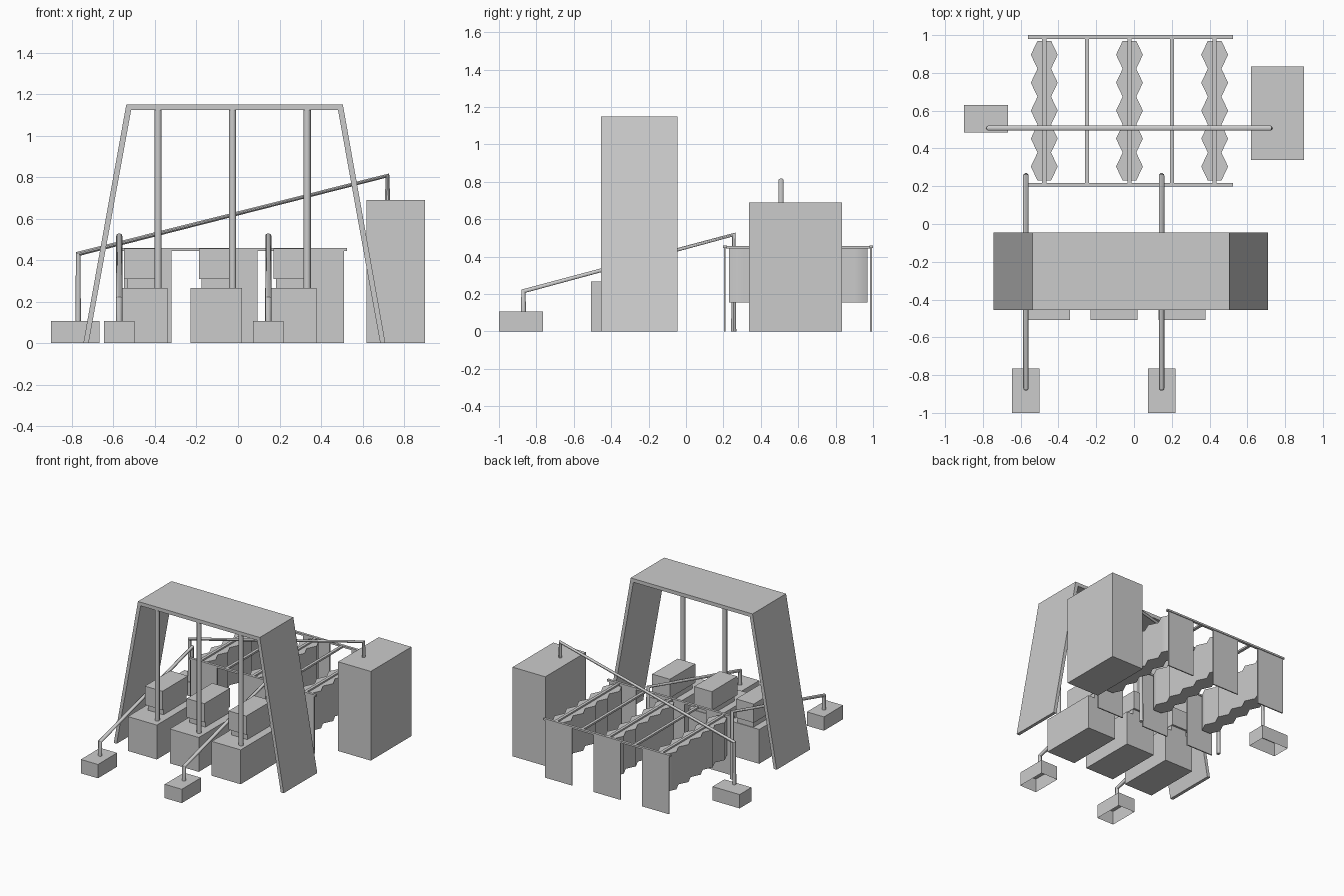
import bpy, bmesh, math

if "Cube" in bpy.data.objects:
    bpy.data.objects.remove(bpy.data.objects["Cube"])


def mesh_object(name, bm):
    bmesh.ops.recalc_face_normals(bm, faces=bm.faces)
    me = bpy.data.meshes.new(name)
    bm.to_mesh(me)
    bm.free()
    ob = bpy.data.objects.new(name, me)
    bpy.context.collection.objects.link(ob)
    return ob


def smooth(ob, angle):
    bpy.ops.object.select_all(action='DESELECT')
    ob.select_set(True)
    bpy.context.view_layer.objects.active = ob
    bpy.ops.object.shade_smooth_by_angle(angle=math.radians(angle))


def box(name, x, y, z, open_bottom=False):
    bm = bmesh.new()
    bmesh.ops.create_cube(bm, size=1)
    for v in bm.verts:
        v.co = [(r[0] + r[1]) / 2 + c * (r[1] - r[0]) for r, c in zip((x, y, z), v.co)]
    ob_normals = bmesh.ops.recalc_face_normals(bm, faces=bm.faces)
    if open_bottom:
        low = [f for f in bm.faces if f.normal.z < -0.9]
        bmesh.ops.delete(bm, geom=low, context='FACES_ONLY')
    return mesh_object(name, bm)


def prism(name, points, offset):
    """Extrude a closed 3D outline along an offset."""
    bm = bmesh.new()
    face = bm.faces.new([bm.verts.new(p) for p in points])
    ext = bmesh.ops.extrude_face_region(bm, geom=[face])
    # keep both caps so the solid is closed
    verts = [g for g in ext['geom'] if isinstance(g, bmesh.types.BMVert)]
    bmesh.ops.translate(bm, verts=verts, vec=offset)
    return mesh_object(name, bm)


def pipe(name, points, radius):
    cu = bpy.data.curves.new(name, 'CURVE')
    cu.dimensions = '3D'
    cu.bevel_depth = radius
    cu.bevel_resolution = 3
    cu.use_fill_caps = True
    sp = cu.splines.new('POLY')
    sp.points.add(len(points) - 1)
    for p, co in zip(sp.points, points):
        p.co = (*co, 1)
    ob = bpy.data.objects.new(name, cu)
    bpy.context.collection.objects.link(ob)
    bpy.ops.object.select_all(action='DESELECT')
    ob.select_set(True)
    bpy.context.view_layer.objects.active = ob
    bpy.ops.object.convert(target='MESH')
    smooth(bpy.context.object, 40)


# Hood: trapezoidal bent sheet, open front and back
outline = [(-0.745, 0), (-0.538, 1.15), (0.505, 1.15), (0.71, 0),
           (0.685, 0), (0.482, 1.122), (-0.515, 1.122), (-0.72, 0)]
prism("hood", [(x, -0.455, z) for x, z in outline], (0, 0.41, 0))

# Three machines with neck, head and support post
for i in range(3):
    d = i * 0.359
    box(f"machine_base_{i}", (-0.588 + d, -0.34 + d), (-0.507, -0.055), (0, 0.266))
    box(f"machine_neck_{i}", (-0.534 + d, -0.40 + d), (-0.34, -0.06), (0.266, 0.31))
    box(f"machine_head_{i}", (-0.548 + d, -0.397 + d), (-0.357, -0.045), (0.31, 0.455))
    pipe(f"post_{i}", [(-0.385 + d, -0.437, 0.26), (-0.385 + d, -0.437, 1.13)], 0.0175)

# Rack: long rails, cross bars and standing panels at both ends
for side, y in (("front", 0.208), ("back", 0.99)):
    box(f"rail_{side}", (-0.56, 0.525), (y - 0.01, y + 0.01), (0.445, 0.459))
    for i in range(3):
        x = -0.55 + i * 0.415
        box(f"panel_{side}_{i}", (x, x + 0.23), (y - 0.005, y + 0.004), (0, 0.45))
for i in range(5):
    x = -0.475 + i * 0.2255
    box(f"cross_bar_{i}", (x - 0.011, x + 0.011), (0.215, 0.985), (0.443, 0.457))

# Pleated bags hanging under every other bar
for i in range(3):
    x = -0.475 + i * 0.451
    ys = [0.23 + k * 0.074 for k in range(11)]
    half = [0.071 if k % 2 else 0.036 for k in range(11)]
    pts = [(x + h, y, 0.155) for h, y in zip(half, ys)]
    pts += [(x - h, y, 0.155) for h, y in reversed(list(zip(half, ys)))]
    smooth(prism(f"pleated_bag_{i}", pts, (0, 0, 0.29)), 60)

# Tall tank and its sloping feed pipe with open-bottomed foot box
box("tall_tank", (0.62, 0.90), (0.338, 0.835), (0, 0.69))
box("side_foot_box", (-0.90, -0.668), (0.485, 0.63), (0, 0.107), True)
pipe("long_pipe", [(-0.77, 0.508, 0.10), (-0.77, 0.508, 0.43),
                   (0.72, 0.508, 0.807), (0.72, 0.508, 0.68)], 0.0135)

# Two front foot boxes with pipes running back under the hood
for i, x in enumerate((-0.572, 0.146)):
    box(f"front_foot_box_{i}", (x - 0.073, x + 0.073), (-1.0, -0.765), (0, 0.107), True)
    pipe(f"front_pipe_{i}", [(x, -0.869, 0.10), (x, -0.869, 0.215),
                             (x, 0.255, 0.517), (x, 0.255, 0)], 0.0145)
